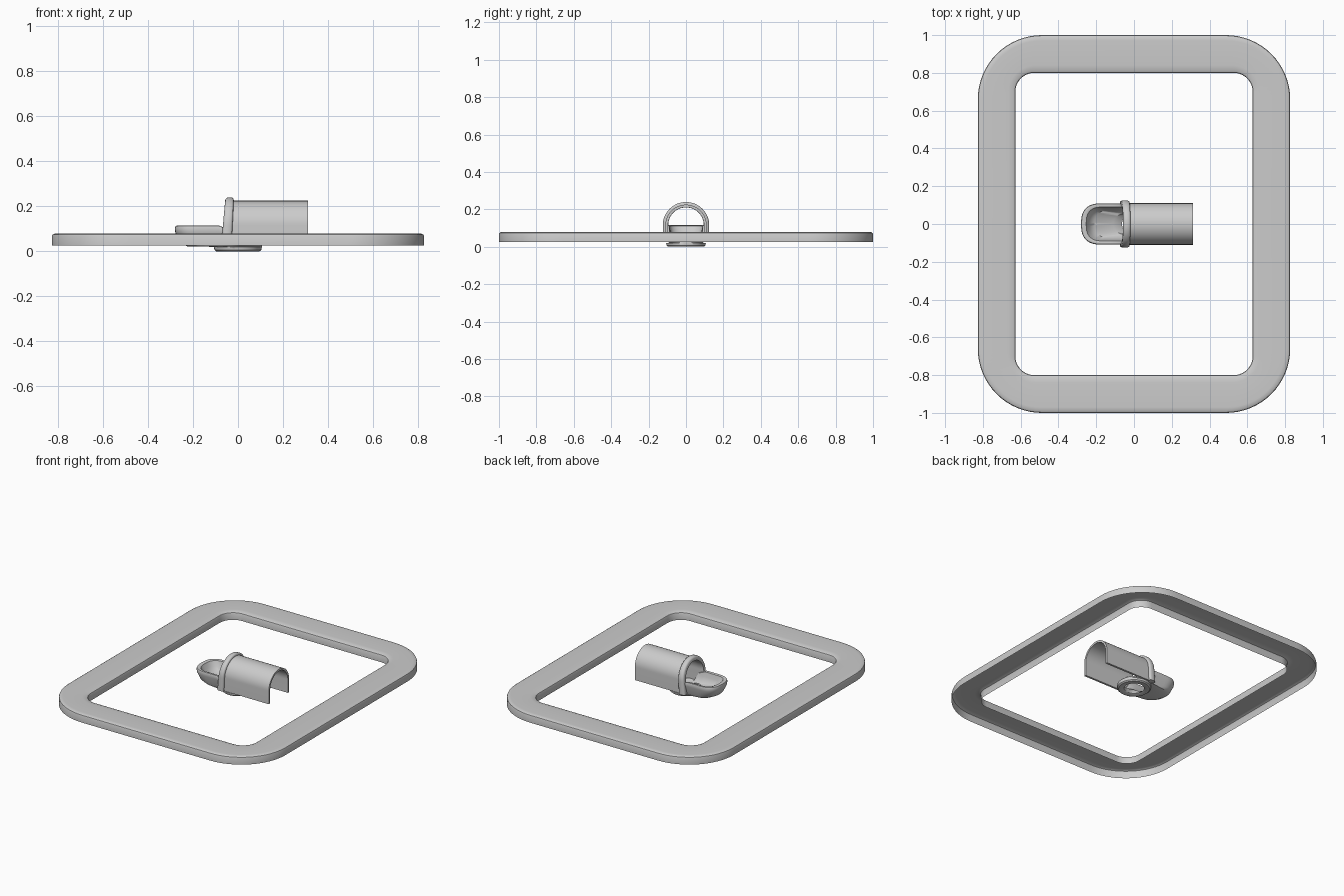
import bpy, bmesh
from math import sin, cos, pi

if "Cube" in bpy.data.objects:
    bpy.data.objects.remove(bpy.data.objects["Cube"])


def finish(name, bm, angle=35):
    bmesh.ops.recalc_face_normals(bm, faces=bm.faces)
    me = bpy.data.meshes.new(name)
    bm.to_mesh(me)
    bm.free()
    ob = bpy.data.objects.new(name, me)
    bpy.context.collection.objects.link(ob)
    bpy.ops.object.select_all(action='DESELECT')
    bpy.context.view_layer.objects.active = ob
    ob.select_set(True)
    bpy.ops.object.shade_smooth_by_angle(angle=angle * pi / 180)
    return ob


def loft(name, rings, closed=False, caps=False, angle=35):
    """Bridge a list of equal-length closed loops with quads."""
    bm = bmesh.new()
    vs = [[bm.verts.new(p) for p in r] for r in rings]
    pairs = list(zip(vs, vs[1:])) + ([(vs[-1], vs[0])] if closed else [])
    n = len(rings[0])
    for a, b in pairs:
        for i in range(n):
            j = (i + 1) % n
            bm.faces.new((a[i], a[j], b[j], b[i]))
    if caps:
        bm.faces.new(vs[0])
        bm.faces.new(vs[-1])
    return finish(name, bm, angle)


# Open-bottomed rounded rectangular frame
def rounded_rect(hx, hy, r, z, n=16):
    pts = []
    for k, (sx, sy) in enumerate(((1, 1), (-1, 1), (-1, -1), (1, -1))):
        for i in range(n + 1):
            a = (k + i / n) * pi / 2
            pts.append((sx * (hx - r) + r * cos(a), sy * (hy - r) + r * sin(a), z))
    return pts


section = [(0, .025), (0, .067), (.015, .074), (.06, .079), (.15, .08),
           (.8, .08), (.93, .078), (.985, .073), (1, .067), (1, .025)]
loft("frame", [rounded_rect(.827 - .199 * t, 1 - .2 * t, .34 - .24 * t, z)
               for t, z in section])


# Arched cover and the raised collar at its mouth
def arch(x, outer, inner, lean=0, base=.025, cz=.115, n=32):
    pts = [(outer, base)]
    pts += [(outer * cos(pi * i / n), cz + outer * sin(pi * i / n)) for i in range(n + 1)]
    pts += [(-outer, base), (-inner, base)]
    pts += [(-inner * cos(pi * i / n), cz + inner * sin(pi * i / n)) for i in range(n + 1)]
    pts += [(inner, base)]
    return [(x + lean * (z - .16), y, z) for y, z in pts]


loft("arched_cover", [arch(-.04, .11, .096), arch(.312, .11, .096)], caps=True)
loft("collar", [arch(-.063, .113, .097, .09), arch(-.061, .119, .096, .09),
                arch(-.054, .124, .095, .09), arch(-.03, .124, .095, .06),
                arch(-.024, .12, .095, .05), arch(-.022, .112, .095, .05)],
     caps=True, angle=50)


# Scoop with a round collar underneath and a drain hole
def outline(cl, left, width, right, z, power=1.0, n=16):
    half = []
    for i in range(n + 1):
        a = pi / 2 * i / n
        half.append((cl - left * cos(a) ** power, width * sin(a) ** power))
    for f in (.25, .5, .8):
        half.append((cl * (1 - f), width))
    for i in range(n + 1):
        a = pi / 2 * i / n
        half.append((right * sin(a), width * cos(a)))
    pts = half + [(x, -y) for x, y in half[-2:0:-1]]

    # The rim drops away once it is inside the cover
    def height(x):
        if z < .03:
            return z
        t = min(1, max(0, (x + .045) / .04))
        return z + t * (.026 + .08 * (z - .03) - z)
    return [(x, y, height(x)) for x, y in pts]


e = -1e-3
loft("scoop", [
    outline(e, .062, .062, .062, .004),
    outline(e, .068, .068, .068, 0),
    outline(e, .096, .096, .096, 0),
    outline(e, .104, .104, .104, .007),
    outline(e, .106, .106, .106, .02),
    outline(-.14, .085, .088, .106, .022, .9),
    outline(-.16, .098, .095, .106, .04, .8),
    outline(-.17, .109, .106, .102, .085, .75),
    outline(-.17, .11, .109, .1, .105, .75),
    outline(-.17, .107, .106, .097, .113, .75),
    outline(-.17, .1, .1, .095, .115, .75),
    outline(-.17, .083, .089, .092, .111, .75),
    outline(-.165, .072, .082, .088, .08, .8),
    outline(-.15, .06, .07, .08, .05, .9),
    outline(-.05, .06, .055, .062, .036),
], closed=True, angle=40)
